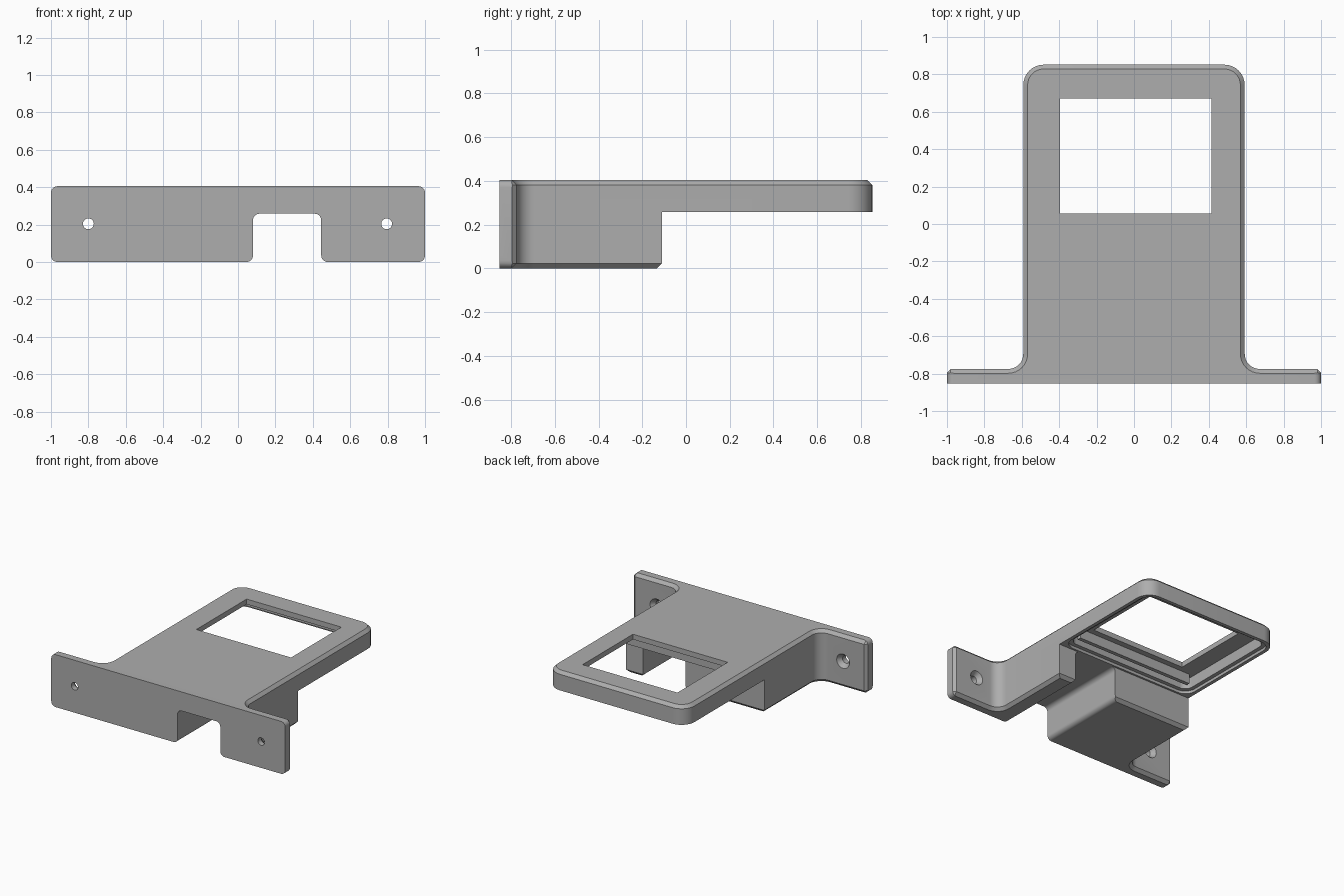
import bpy, bmesh, math
from mathutils import Vector

if "Cube" in bpy.data.objects:
    bpy.data.objects.remove(bpy.data.objects["Cube"])


def arc(cx, cy, r, a0, a1, n=8):
    return [(cx + r * math.cos(math.radians(a0 + (a1 - a0) * i / n)),
             cy + r * math.sin(math.radians(a0 + (a1 - a0) * i / n))) for i in range(n + 1)]


def round_rect(x0, x1, y0, y1, r):
    return (arc(x1 - r, y0 + r, r, -90, 0) + arc(x1 - r, y1 - r, r, 0, 90)
            + arc(x0 + r, y1 - r, r, 90, 180) + arc(x0 + r, y0 + r, r, 180, 270))


def loft(name, rings):
    """Closed solid through rings holding equal numbers of 3D points."""
    bm = bmesh.new()
    rows = [[bm.verts.new(p) for p in ring] for ring in rings]
    n = len(rows[0])
    for a, b in zip(rows, rows[1:]):
        for i in range(n):
            bm.faces.new((a[i], a[(i + 1) % n], b[(i + 1) % n], b[i]))
    bm.faces.new(rows[0][::-1])
    bm.faces.new(rows[-1])
    bmesh.ops.recalc_face_normals(bm, faces=bm.faces)
    me = bpy.data.meshes.new(name)
    bm.to_mesh(me)
    bm.free()
    ob = bpy.data.objects.new(name, me)
    bpy.context.collection.objects.link(ob)
    return ob


def prism(name, pts, a, b, axis):
    put = {'X': lambda p, t: (t, p[0], p[1]),
           'Y': lambda p, t: (p[0], t, p[1]),
           'Z': lambda p, t: (p[0], p[1], t)}[axis]
    return loft(name, [[put(p, t) for p in pts] for t in (a, b)])


def box(name, x0, x1, y0, y1, z0, z1):
    return prism(name, [(x0, y0), (x1, y0), (x1, y1), (x0, y1)], z0, z1, 'Z')


def combine(target, tool, operation='DIFFERENCE'):
    mod = target.modifiers.new("combine", 'BOOLEAN')
    mod.operation, mod.solver, mod.object = operation, 'EXACT', tool
    bpy.context.view_layer.objects.active = target
    bpy.ops.object.modifier_apply(modifier=mod.name)
    bpy.data.objects.remove(tool)


# Body: T-shaped plan, chamfered along the top and bottom edges
def outline(d):
    w, back, wall = 0.592 - d, 0.852 - d, -0.775 - d
    r, big = 0.08 + d, 0.11 - d
    half = ([(1.0, -0.852), (1.0, wall - 0.02), (0.98, wall)]
            + arc(w + r, wall + r, r, 270, 180) + arc(w - big, back - big, big, 0, 90))
    return half + [(-x, y) for x, y in reversed(half)]


C = 0.023
H = 0.405
body = loft("wall_bracket", [[(x, y, z) for x, y in outline(d)]
                             for z, d in ((0, C), (C, 0), (H - C, 0), (H, C))])

# Rounded corners of the front plate
combine(body, prism("corner_shape", round_rect(-1, 1, 0, H, 0.035), -1, 1, 'Y'), 'INTERSECT')

# Space beneath the arm, leaving the lower block with a chamfered back edge
combine(body, prism("arm_underside", [(-0.11, 0.258), (-0.11, C), (-0.233, -0.1),
                                      (1, -0.1), (1, 0.258)], -1.2, 1.2, 'X'))

# Cable channel through the block, with rounded mouth edges
channel = ([(0.0, -0.1), (0.5, -0.1), (0.5, 0)] + arc(0.48, 0.035, 0.035, 270, 180)
           + arc(0.41, 0.223, 0.035, 0, 90) + arc(0.115, 0.223, 0.035, 90, 180)
           + arc(0.045, 0.035, 0.035, 0, -90) + [(0.0, 0)])
combine(body, prism("cable_channel", channel, -1, -0.1, 'Y'))

# Stepped recess beneath the arm: shallow lid ledge, then the deep pocket
combine(body, prism("lid_ledge", round_rect(-0.565, 0.565, -0.095, 0.825, 0.085), 0.2, 0.28, 'Z'))
combine(body, prism("pocket", round_rect(-0.535, 0.535, -0.065, 0.795, 0.06), 0.2, 0.365, 'Z'))

# Rib across the pocket in front of the window
combine(body, box("pocket_rib", -0.5, 0.5, -0.02, 0.01, 0.29, 0.38), 'UNION')

# Display window
combine(body, box("window", -0.395, 0.415, 0.055, 0.67, 0.1, 0.6))

# Countersunk screw holes in both flanges
for x in (-0.8, 0.795):
    rings = [[(px, y, pz) for px, pz in arc(x, 0.204, r, 0, 345, 23)]
             for y, r in ((-0.95, 0.029), (-0.81, 0.029), (-0.775, 0.055), (-0.72, 0.055))]
    combine(body, loft("screw_hole", rings))

# One grey plastic
grey = bpy.data.materials.new("grey_plastic")
grey.diffuse_color = (0.42, 0.42, 0.42, 1)
grey.use_nodes = True
grey.node_tree.nodes["Principled BSDF"].inputs["Base Color"].default_value = grey.diffuse_color
body.data.materials.clear()
body.data.materials.append(grey)
for p in body.data.polygons:
    p.material_index = 0

bpy.ops.object.select_all(action='DESELECT')
body.select_set(True)
bpy.context.view_layer.objects.active = body
bpy.ops.object.shade_smooth_by_angle(angle=math.radians(30))
